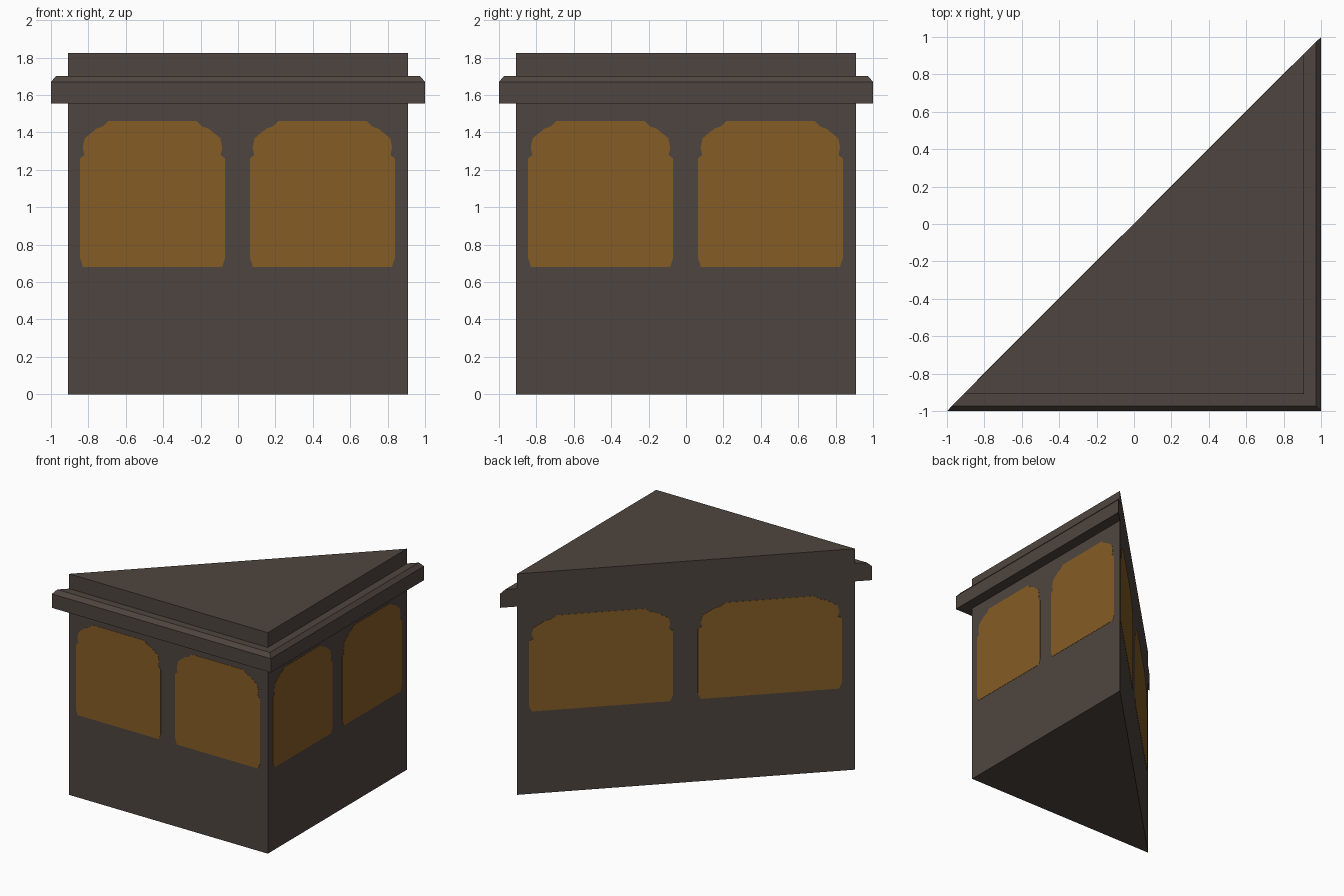
import bpy
import bmesh
import math
from mathutils import Vector

if "Cube" in bpy.data.objects:
    bpy.data.objects.remove(bpy.data.objects["Cube"])


def material(name, rgb):
    m = bpy.data.materials.new(name)
    m.diffuse_color = (*rgb, 1)
    m.use_nodes = True
    m.node_tree.nodes["Principled BSDF"].inputs["Base Color"].default_value = m.diffuse_color
    return m


STONE = material("dark brown stone", (0.078, 0.0595, 0.050))
AMBER = material("amber window", (0.235, 0.108, 0.019))


def loft(name, rings, mat):
    """Closed solid skinned through a stack of equal-sided rings."""
    bm = bmesh.new()
    loops = [[bm.verts.new(p) for p in ring] for ring in rings]
    n = len(loops[0])
    for a, b in zip(loops, loops[1:]):
        for i in range(n):
            j = (i + 1) % n
            bm.faces.new((a[i], a[j], b[j], b[i]))
    bm.faces.new(loops[0][::-1])
    bm.faces.new(loops[-1])
    bmesh.ops.recalc_face_normals(bm, faces=bm.faces[:])
    mesh = bpy.data.meshes.new(name)
    bm.to_mesh(mesh)
    bm.free()
    mesh.materials.append(mat)
    obj = bpy.data.objects.new(name, mesh)
    bpy.context.collection.objects.link(obj)
    return obj


def triangle(r, z):
    """Right-angled plan with its long side on the diagonal."""
    return [(-r, -r, z), (r, -r, z), (r, r, z)]


R = 0.908

# Stacked triangular building: walls, chamfered cornice, roof block
loft("walls", [triangle(R, 0), triangle(R, 1.555)], STONE)
loft("cornice", [triangle(1, 1.555), triangle(1, 1.67), triangle(0.972, 1.703)], STONE)
loft("roof_block", [triangle(R, 1.703), triangle(R, 1.825)], STONE)

# Half outline of an arched window: distance from its centre, height
HALF = [(0.372, 0.68), (0.378, 0.70), (0.388, 0.73), (0.388, 1.26),
        (0.364, 1.28), (0.373, 1.32), (0.362, 1.37), (0.30, 1.42),
        (0.265, 1.432), (0.238, 1.46)]
OUTLINE = HALF + [(-u, z) for u, z in reversed(HALF)]


def window(name, centre, along, outward, stretch):
    """Thin plate set into a wall, showing 0.002 proud of it."""
    def ring(depth):
        return [centre + along * (u * stretch) + outward * depth + Vector((0, 0, z))
                for u, z in OUTLINE]
    loft(name, [ring(-0.003), ring(0.002)], AMBER)


# Two windows per wall; those on the long wall are wider
s = math.sqrt(0.5)
WALLS = [
    ("front", Vector((0, -R, 0)), Vector((1, 0, 0)), Vector((0, -1, 0)), 1),
    ("right", Vector((R, 0, 0)), Vector((0, 1, 0)), Vector((1, 0, 0)), 1),
    ("diagonal", Vector((0, 0, 0)), Vector((-s, -s, 0)), Vector((-s, s, 0)), math.sqrt(2)),
]
for wall, mid, along, outward, stretch in WALLS:
    for side, u in (("left", -0.457), ("right", 0.451)):
        window(f"{wall}_window_{side}", mid + along * (u * stretch), along, outward, stretch)
